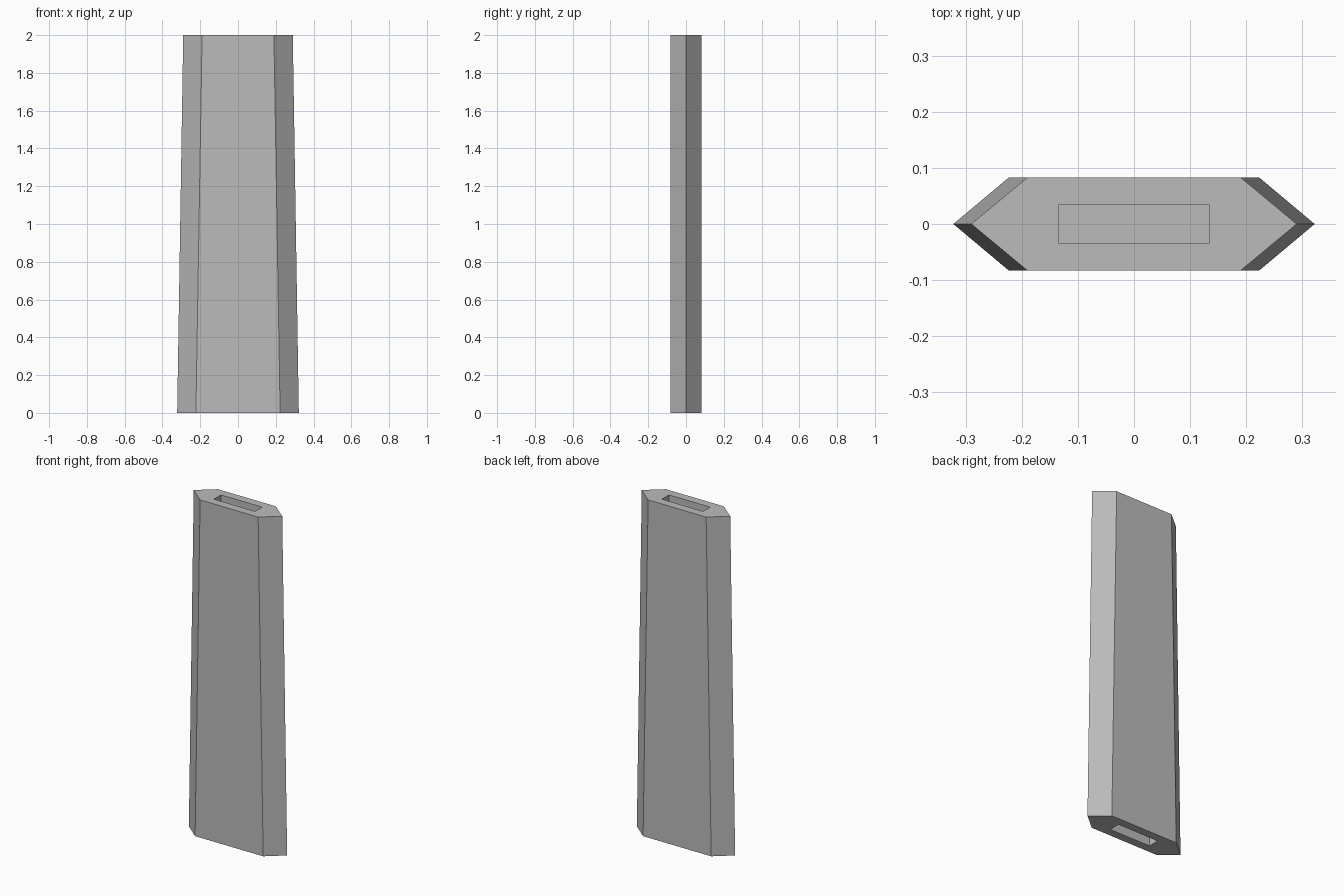
import bpy
import bmesh

cube = bpy.data.objects.get("Cube")
if cube:
    bpy.data.objects.remove(cube, do_unlink=True)

HEIGHT, HALF_DEPTH = 2.0, 0.083
SLOT_SIZE = (0.27, 0.067)
SLOT_DEPTH = 0.15

# Single plain grey
grey = bpy.data.materials.new("plain_grey")
grey.use_nodes = True
colour = (0.5, 0.5, 0.5, 1.0)
grey.diffuse_color = colour
grey.node_tree.nodes["Principled BSDF"].inputs["Base Color"].default_value = colour


def make_object(name, bm):
    bmesh.ops.recalc_face_normals(bm, faces=bm.faces)
    mesh = bpy.data.meshes.new(name)
    bm.to_mesh(mesh)
    bm.free()
    mesh.materials.append(grey)
    obj = bpy.data.objects.new(name, mesh)
    bpy.context.collection.objects.link(obj)
    return obj


def hexagon(bm, tip, shoulder, z):
    d = HALF_DEPTH
    outline = [(tip, 0), (shoulder, d), (-shoulder, d),
               (-tip, 0), (-shoulder, -d), (shoulder, -d)]
    return [bm.verts.new((x, y, z)) for x, y in outline]


# Tapered body with pointed side edges
bm = bmesh.new()
low = hexagon(bm, 0.322, 0.223, 0)
high = hexagon(bm, 0.29, 0.19, HEIGHT)
bm.faces.new(low)
bm.faces.new(high)
for i in range(len(low)):
    j = (i + 1) % len(low)
    bm.faces.new((low[i], low[j], high[j], high[i]))
body = make_object("tapered_body", bm)

# Rectangular slots sunk into both ends
for end, z in (("bottom", 0), ("top", HEIGHT)):
    bm = bmesh.new()
    bmesh.ops.create_cube(bm, size=1)
    bmesh.ops.scale(bm, vec=(*SLOT_SIZE, 2 * SLOT_DEPTH), verts=bm.verts)
    bmesh.ops.translate(bm, vec=(0, 0, z), verts=bm.verts)
    cutter = make_object(end + "_slot_cutter", bm)
    cutter.hide_render = True
    cut = body.modifiers.new(end + "_slot", 'BOOLEAN')
    cut.operation = 'DIFFERENCE'
    cut.solver = 'EXACT'
    cut.object = cutter
    bpy.context.view_layer.objects.active = body
    bpy.ops.object.modifier_apply(modifier=cut.name)
    bpy.data.objects.remove(cutter, do_unlink=True)
